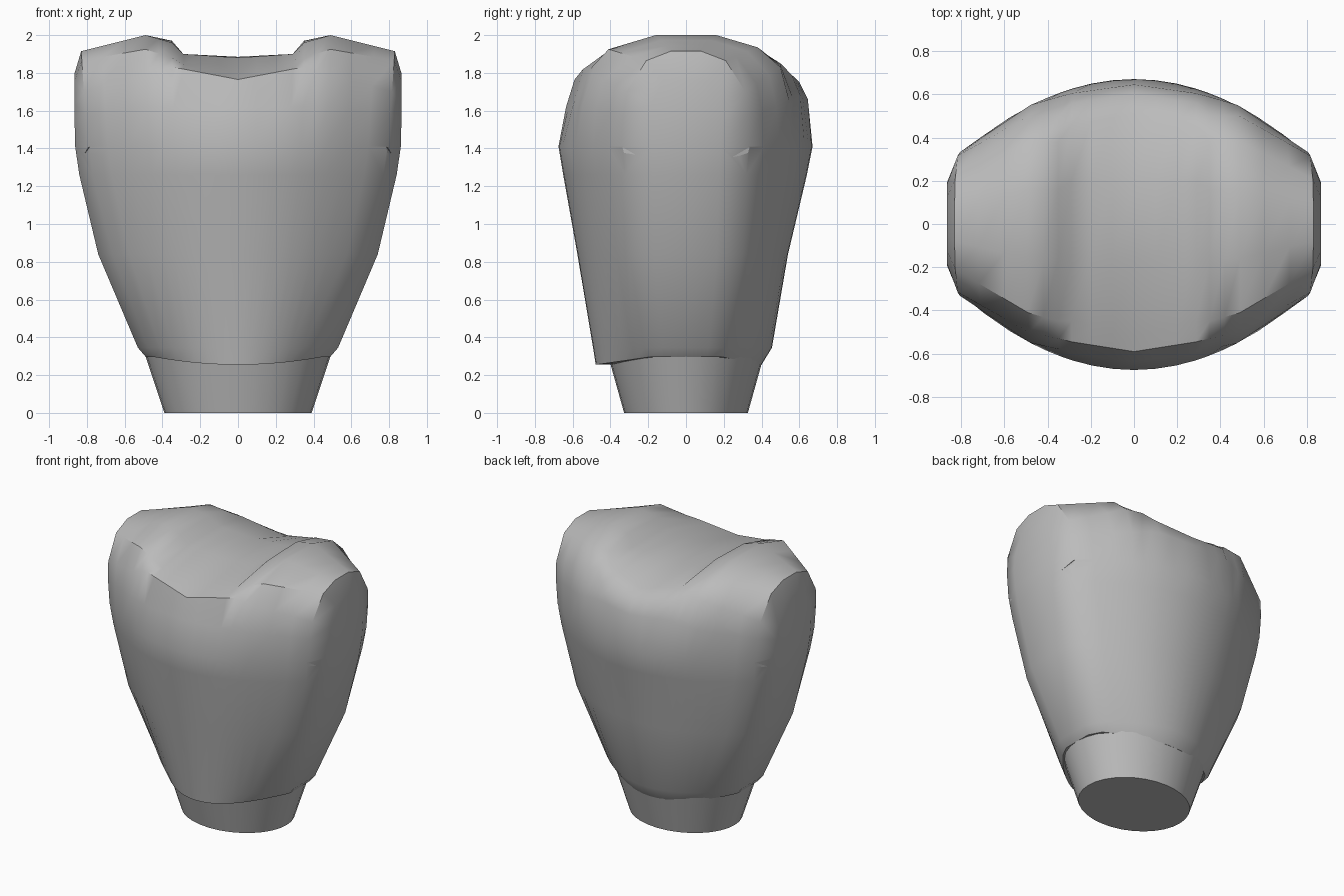
import bpy, bmesh, math
from mathutils import Vector

cube = bpy.data.objects.get("Cube")
if cube:
    bpy.data.objects.remove(cube)

grey = bpy.data.materials.new("plain grey")
grey.use_nodes = True
grey.diffuse_color = (0.5, 0.5, 0.5, 1)
grey.node_tree.nodes["Principled BSDF"].inputs["Base Color"].default_value = grey.diffuse_color


def make_object(name, bm):
    bmesh.ops.recalc_face_normals(bm, faces=bm.faces)
    mesh = bpy.data.meshes.new(name)
    bm.to_mesh(mesh)
    bm.free()
    obj = bpy.data.objects.new(name, mesh)
    bpy.context.collection.objects.link(obj)
    mesh.materials.append(grey)
    return obj


def smooth(obj):
    bpy.ops.object.select_all(action='DESELECT')
    obj.select_set(True)
    bpy.context.view_layer.objects.active = obj
    bpy.ops.object.shade_smooth_by_angle(angle=math.radians(38))


# Lower body rows: height, flank edge x, flank centre x, front depth, back depth, flank edge y
rows = [(.255, .44, .487, .478, .40, .2), (.345, .475, .53, .492, .455, .22),
        (.84, .665, .74, .575, .54, .3), (1.26, .77, .84, .65, .64, .32),
        (1.41, .795, .862, .675, .67, .33)]
lip_rise = .04

# Arches running over the top from front to back, keyed by distance from the middle
shoulder_half = [(-.33, 1.58), (-.315, 1.7), (-.21, 1.865), (-.08, 1.915)]
arches = {
    0: [(-.635, 1.62), (-.59, 1.765), (-.52, 1.785), (-.16, 1.88),
        (.2, 1.885), (.51, 1.795), (.6, 1.75), (.645, 1.66)],
    .29: [(-.6, 1.62), (-.545, 1.82), (-.45, 1.845), (-.16, 1.9),
          (.2, 1.9), (.46, 1.87), (.56, 1.79), (.605, 1.68)],
    .35: [(-.58, 1.62), (-.53, 1.83), (-.45, 1.88), (-.16, 1.96),
          (.16, 1.97), (.38, 1.92), (.5, 1.85), (.59, 1.67)],
    .49: [(-.55, 1.62), (-.5, 1.795), (-.41, 1.925), (-.16, 2),
          (.16, 2), (.38, 1.935), (.5, 1.83), (.55, 1.64)],
    .83: shoulder_half + [(-y, z) for y, z in reversed(shoulder_half)],
}
half_width = max(arches)


def arch_at(x):
    """Blend the two neighbouring arches."""
    keys = sorted(arches)
    for a, b in zip(keys, keys[1:]):
        if x <= b:
            t = (x - a) / (b - a)
            return [Vector(p).lerp(Vector(q), t) for p, q in zip(arches[a], arches[b])]


def column(x):
    """One strip of points up the front, over the top and down the back."""
    f = x / half_width
    bow = 1 - f * f
    front, back = [], []
    for i, (z, edge, _, depth_front, depth_back, flank) in enumerate(rows):
        lift = 0 if i else lip_rise * f * f
        front.append((f * edge, -flank - (depth_front - flank) * bow, z + lift))
        back.append((f * edge, flank + (depth_back - flank) * bow, z + lift))
    over = [(x * (1 - .08 * max(0, 1.915 - z)), y, z) for y, z in arch_at(abs(x))]
    return front + over + back[::-1]


def flank_inner(sign):
    """Raised inner outline of the flank and arm socket."""
    lower = [(sign * r[2], -.55 * r[5], r[0] + (0 if i else lip_rise)) for i, r in enumerate(rows)]
    spring = rows[-1][0]
    upper = [(sign * .865, .58 * y, spring + (z - spring) * .77) for y, z in arches[half_width]]
    return lower + upper + [(x, -y, z) for x, y, z in reversed(lower)]


# Torso shell: grid of columns closed by bulged flanks and a flat underside
stations = [0, .1, .2, .29, .35, .42, .49, .6, .72, half_width]
stations = [-x for x in reversed(stations[1:])] + stations
bm = bmesh.new()
grid = [[bm.verts.new(p) for p in column(x)] for x in stations]
for a, b in zip(grid, grid[1:]):
    for j in range(len(a) - 1):
        bm.faces.new((a[j], a[j + 1], b[j + 1], b[j]))
    bm.faces.new((a[0], b[0], b[-1], a[-1]))
for sign, outer in ((-1, grid[0]), (1, grid[-1])):
    ring = [bm.verts.new(p) for p in flank_inner(sign)]
    n = len(ring)
    for j in range(n - 1):
        bm.faces.new((outer[j], outer[j + 1], ring[j + 1], ring[j]))
    for j in range(n // 2 - 1):
        bm.faces.new((ring[j], ring[j + 1], ring[n - 2 - j], ring[n - 1 - j]))
    bm.faces.new((outer[0], ring[0], ring[-1], outer[-1]))
torso = make_object("torso", bm)

# Thin creases running inward below each arm socket
for sx in (-1, 1):
    for sy in (-1, 1):
        corners = [(.78, .35, 1.415), (.9, .35, 1.415), (.9, .35, 1.4), (.78, .35, 1.38)]
        bm = bmesh.new()
        base = [bm.verts.new((sx * x, sy * y, z)) for x, y, z in corners]
        point = bm.verts.new((sx * .86, sy * .16, 1.305))
        bm.faces.new(base)
        for j in range(4):
            bm.faces.new((base[j], base[(j + 1) % 4], point))
        cutter = make_object("crease_cutter", bm)
        cutter.hide_render = True
        cutter.hide_set(True)
        cut = torso.modifiers.new("crease", 'BOOLEAN')
        cut.operation = 'DIFFERENCE'
        cut.solver = 'EXACT'
        cut.object = cutter
smooth(torso)

# Tapered oval waist plug
bm = bmesh.new()
bmesh.ops.create_cone(bm, cap_ends=True, segments=32, radius1=.39, radius2=.49, depth=.3)
for v in bm.verts:
    v.co.y *= .84
    v.co.z += .15
smooth(make_object("waist", bm))
